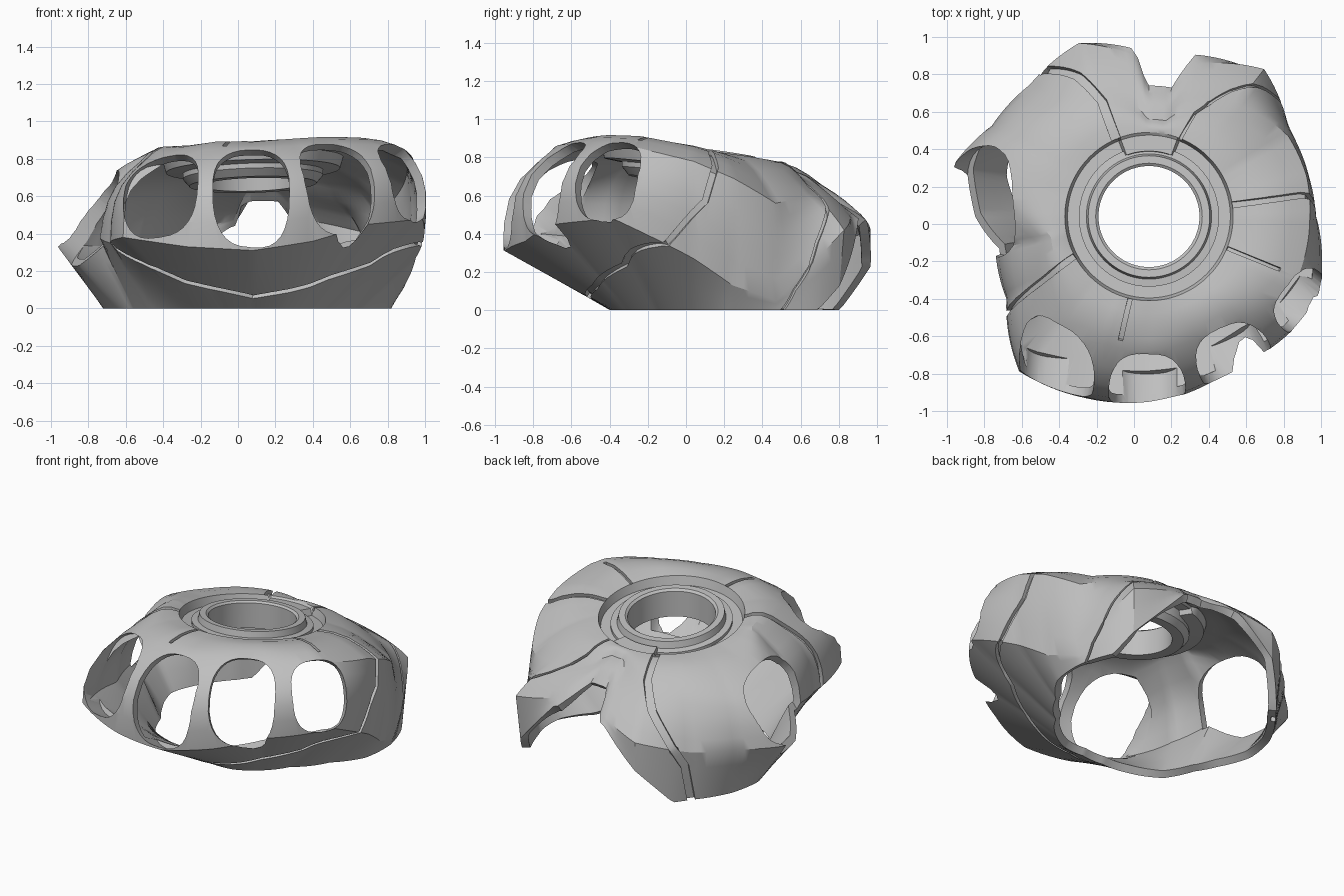
import bpy, bmesh, math
from mathutils import Vector

if "Cube" in bpy.data.objects:
    bpy.data.objects.remove(bpy.data.objects["Cube"], do_unlink=True)

CX, CY = 0.08, 0.04          # axis of the round socket
SEGMENTS = 180
THICK = 0.05

grey = bpy.data.materials.new("plain_grey")
grey.use_nodes = True
grey.diffuse_color = (0.52, 0.52, 0.52, 1)
grey.node_tree.nodes["Principled BSDF"].inputs["Base Color"].default_value = grey.diffuse_color

# Stations round the hand: angle, radius and height of shoulder and widest edge, radius of lower rim
STATIONS = [
    (-168, .62, .78, .84, .38, .66),
    (-150, .66, .8, .88, .35, .64),
    (-130, .8, .78, 1.08, .38, .54),
    (-110, .72, .85, 1.03, .33, .46),
    (-90, .72, .86, .99, .31, .43),
    (-70, .7, .87, .94, .36, .45),
    (-50, .72, .88, .95, .45, .45),
    (-25, .86, .87, 1, .48, .46),
    (0, .86, .78, .87, .27, .58),
    (14, .87, .69, .84, .13, .74),
    (30, .86, .56, .87, .05, .85),
    (52, .76, .61, 1, .42, .97),
    (74, .58, .7, .84, .52, .9),
    (80, .52, .73, .66, .65, .7),
    (91, .52, .73, .66, .65, .7),
    (95, .58, .7, .86, .52, .9),
    (112, .72, .66, 1, .42, 1),
    (132, .76, .66, .95, .34, .91),
    (150, .84, .63, .97, .33, .88),
    (165, .92, .62, 1.08, .33, .83),
    (180, .74, .72, 1.02, .33, .72),
]


def plane_z(x, y):
    """Height of the tilted plane that carries the socket."""
    return 0.83 - 0.13 * (y - CY) + 0.03 * x


def polar(deg, r, z=None, dz=0.0):
    a = math.radians(deg)
    x, y = CX + r * math.cos(a), CY + r * math.sin(a)
    return Vector((x, y, plane_z(x, y) + dz if z is None else z))


def station(deg):
    ring = STATIONS + [(192,) + STATIONS[0][1:]]
    for a, b in zip(ring, ring[1:]):
        if a[0] <= deg <= b[0]:
            f = (deg - a[0]) / (b[0] - a[0])
            return [p + (q - p) * f for p, q in zip(a[1:], b[1:])]


def surface(deg, t):
    """Outer skin: t runs 0 recess edge, 1 shoulder, 2 widest edge, 3 lower rim."""
    deg = (deg + 168) % 360 - 168
    s = station(deg)
    # the lower rim arches up over the wrist
    arch = 0.62 - 0.017 * max(0, abs(deg - 85) - 4)
    rim = max(0, min(s[3] - 0.04, arch))
    rows = [(0.45, polar(deg, 0.45).z), s[0:2], s[2:4], (s[4], rim)]
    k = min(max(int(t), 0), 2)
    u = t - k
    r = rows[k][0] + (rows[k + 1][0] - rows[k][0]) * u
    z = rows[k][1] + (rows[k + 1][1] - rows[k][1]) * u
    front = -math.sin(math.radians(deg))
    swell = math.sin(math.pi * min(max(u, 0), 1))
    if k == 0:
        z += (0.015 + 0.03 * abs(math.cos(math.radians(deg)))) * swell
    elif k == 1:
        r += (0.03 + (0.07 if front > 0 else 0.02) * front) * swell
        z += (0.03 + 0.02 * front) * swell
    return polar(deg, r, z)


def make_object(name, bm):
    mesh = bpy.data.meshes.new(name)
    bm.to_mesh(mesh)
    bm.free()
    mesh.materials.append(grey)
    obj = bpy.data.objects.new(name, mesh)
    bpy.context.collection.objects.link(obj)
    return obj


def bridge(bm, rings, close_rings=False):
    """Skin a list of closed vertex loops."""
    loops = [[bm.verts.new(p) for p in ring] for ring in rings]
    n = len(loops[0])
    pairs = list(zip(loops, loops[1:])) + ([(loops[-1], loops[0])] if close_rings else [])
    for a, b in pairs:
        for i in range(n):
            j = (i + 1) % n
            bm.faces.new((a[i], b[i], b[j], a[j]))
    return loops


def capped_object(name, rings):
    """Closed solid from a list of loops."""
    bm = bmesh.new()
    loops = bridge(bm, rings)
    bm.faces.new(loops[0])
    bm.faces.new(loops[-1])
    bmesh.ops.recalc_face_normals(bm, faces=bm.faces)
    return make_object(name, bm)


def activate(obj):
    bpy.ops.object.select_all(action='DESELECT')
    obj.select_set(True)
    bpy.context.view_layer.objects.active = obj


def cut(obj, cutter):
    cutter.hide_render = True
    mod = obj.modifiers.new("cut", 'BOOLEAN')
    mod.operation = 'DIFFERENCE'
    mod.solver = 'EXACT'
    mod.object = cutter
    activate(obj)
    bpy.ops.object.modifier_apply(modifier=mod.name)
    bpy.data.objects.remove(cutter, do_unlink=True)


# Hand shell with a stepped recess round the socket, filled in toward the wrist
angles = [i * 360 / SEGMENTS for i in range(SEGMENTS)]
rings = [[polar(a, r, dz=-0.012 if 69 < a < 111 else -0.055) for a in angles] for r in (0.35, 0.435)]
levels = [i / 4 for i in range(4)] + [1 + i / 5 for i in range(5)] + [2 + i / 3 for i in range(4)]
rings += [[surface(a, t) for a in angles] for t in levels]
bm = bmesh.new()
bridge(bm, rings)
bm.normal_update()
shell = make_object("hand_shell", bm)
activate(shell)
solid = shell.modifiers.new("thickness", 'SOLIDIFY')
solid.thickness = THICK
solid.offset = -1
bpy.ops.object.modifier_apply(modifier=solid.name)


# Rounded openings for the four fingers and the thumb
def opening_cutter(name, centre, azimuth, tilt, half_w, half_h):
    a, e = math.radians(azimuth), math.radians(tilt)
    axis = Vector((math.cos(a) * math.cos(e), math.sin(a) * math.cos(e), math.sin(e)))
    side = Vector((-math.sin(a), math.cos(a), 0))
    up = axis.cross(side)
    loop = []
    for i in range(32):
        q = 2 * math.pi * i / 32
        c, s = math.cos(q), math.sin(q)
        loop.append(side * half_w * math.copysign(abs(c) ** 0.75, c)
                    + up * half_h * math.copysign(abs(s) ** 0.75, s))
    return capped_object(name, [[Vector(centre) + p + axis * d for p in loop] for d in (-0.17, 0.4)])


OPENINGS = {
    "index": ((-.41, -.74, .61), -95, 28, .205, .27),
    "middle": ((.07, -.81, .58), -90, 29, .205, .29),
    "ring": ((.5, -.64, .62), -66, 29, .205, .27),
    "little": ((.87, -.39, .67), -38, 28, .18, .22),
    "thumb": ((-.82, .11, .53), 191, 42, .3, .27),
}
for name, args in OPENINGS.items():
    cut(shell, opening_cutter(name + "_cutter", *args))


# Panel grooves swept along the skin
def groove_cutter(name, path, width):
    pts = []
    for (a0, t0), (a1, t1) in zip(path, path[1:]):
        pts += [(a0 + (a1 - a0) * k / 6, t0 + (t1 - t0) * k / 6) for k in range(6)]
    pts.append(path[-1])
    spine = [surface(*p) for p in pts]
    loops = []
    for i, (a, t) in enumerate(pts):
        along = (spine[min(i + 1, len(pts) - 1)] - spine[max(i - 1, 0)]).normalized()
        du = surface(a, t + 0.04) - surface(a, t - 0.04)
        dv = surface(a + 2, t) - surface(a - 2, t)
        n = du.cross(dv).normalized()
        b = along.cross(n).normalized() * width
        high, low = spine[i] + n * 0.04, spine[i] - n * 0.025
        loops.append([high + b, high - b, low - b, low + b])
    return capped_object(name, loops)


GROOVES = {
    "palm_band": ([(8, 0), (8, .9), (4, 1.4), (-9, 2), (-30, 2.5), (-60, 2.7), (-90, 2.8),
                   (-120, 2.6), (-145, 2.1), (-149, 1), (-152, 0)], .017),
    "thumb_seam": ([(113, 0), (112, .8), (117, 1.4), (123, 1.8), (130, 2.3), (133, 3.1)], .025),
    "cuff_seam": ([(68, 0), (66, .8), (57, 1.3), (44, 1.8), (36, 2.3), (32, 3.1)], .008),
    "knuckle_seam": ([(-103, 0), (-103, .85)], .012),
    "outer_seam": ([(-22, 0), (-22, .75)], .01),
}
for name, (path, width) in GROOVES.items():
    cut(shell, groove_cutter(name + "_cutter", path, width))

# Round socket collar on the back of the hand
profile = [(.27, -.17), (.27, 0), (.285, .012), (.325, .012), (.335, -.03), (.375, -.035), (.375, -.13), (.34, -.17)]
bm = bmesh.new()
bridge(bm, [[polar(i * 5, r, dz=h) for i in range(72)] for r, h in profile], close_rings=True)
bmesh.ops.recalc_face_normals(bm, faces=bm.faces)
collar = make_object("socket_collar", bm)

for obj in (shell, collar):
    activate(obj)
    bpy.ops.object.shade_smooth_by_angle(angle=math.radians(28))
